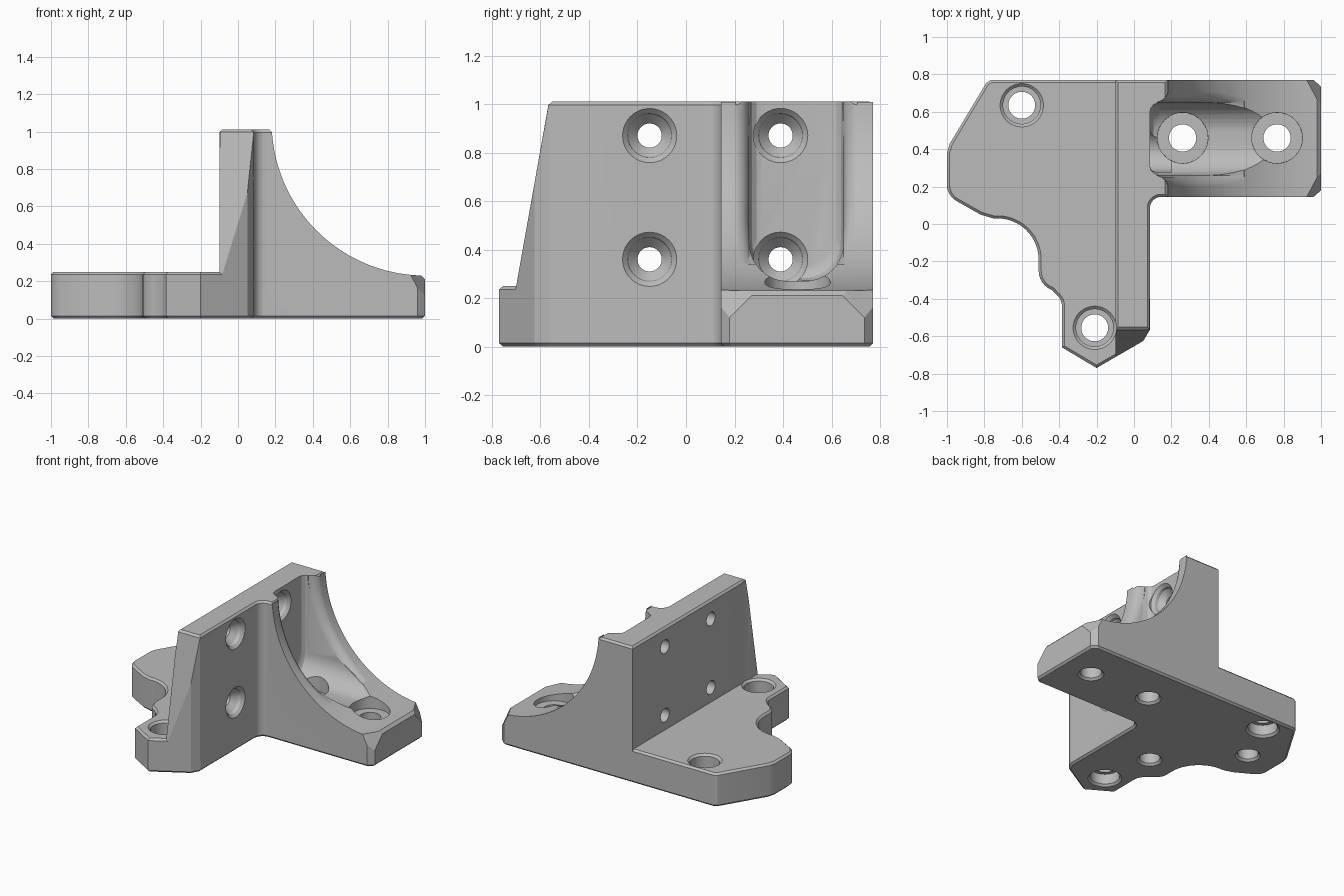
import bpy, bmesh
from math import sin, cos, pi, radians
from mathutils import Vector

old = bpy.data.objects.get("Cube")
if old:
    bpy.data.objects.remove(old, do_unlink=True)

TOP, PLATE, MID_Y = 1.01, 0.25, 0.4575
ARC_X, ARC_Z, ARC_R = 1.0, 1.05, 0.82


def arc(cx, cy, r, a0, a1, n):
    return [(cx + r * cos(radians(a0 + (a1 - a0) * i / n)),
             cy + r * sin(radians(a0 + (a1 - a0) * i / n))) for i in range(n + 1)]


def loft(rings):
    """Closed solid through rings of equal length."""
    bm = bmesh.new()
    vs = [[bm.verts.new(p) for p in ring] for ring in rings]
    n = len(rings[0])
    for a, b in zip(vs, vs[1:]):
        for i in range(n):
            j = (i + 1) % n
            bm.faces.new((a[i], a[j], b[j], b[i]))
    bm.faces.new(vs[0])
    bm.faces.new(vs[-1])
    bmesh.ops.recalc_face_normals(bm, faces=bm.faces)
    return bm


def prism(outline, z0, z1):
    return loft([[(x, y, z) for x, y in outline] for z in (z0, z1)])


def bevel_level(bm, z, size):
    edges = [e for e in bm.edges if all(abs(v.co.z - z) < 1e-4 for v in e.verts)
             and len(e.link_faces) == 2 and e.calc_face_angle(0) > 0.3]
    bmesh.ops.bevel(bm, geom=edges, offset=size, segments=1, affect='EDGES')


def slice_off(bm, point, normal):
    """Remove the side the normal points to and close the cut."""
    cut = bmesh.ops.bisect_plane(bm, geom=bm.verts[:] + bm.edges[:] + bm.faces[:],
                                 plane_co=point, plane_no=normal, clear_outer=True)
    edges = [g for g in cut["geom_cut"] if isinstance(g, bmesh.types.BMEdge)]
    bmesh.ops.edgenet_fill(bm, edges=edges)
    bmesh.ops.recalc_face_normals(bm, faces=bm.faces)


def to_object(bm, name):
    me = bpy.data.meshes.new(name)
    bm.to_mesh(me)
    bm.free()
    ob = bpy.data.objects.new(name, me)
    bpy.context.collection.objects.link(ob)
    return ob


def combine(body, bm, operation='DIFFERENCE'):
    tool = to_object(bm, "cutter")
    tool.hide_render = True
    mod = body.modifiers.new("combine", 'BOOLEAN')
    mod.operation, mod.solver, mod.object = operation, 'EXACT', tool
    bpy.context.view_layer.objects.active = body
    bpy.ops.object.modifier_apply(modifier=mod.name)
    bpy.data.objects.remove(tool, do_unlink=True)


def drill(body, steps, x=0, y=0, z=0, axis='z', n=40):
    """Cut a stepped hole; steps are (position along axis, radius)."""
    rings = []
    for h, r in steps:
        ring = arc(0, 0, r, 0, 360 * (n - 1) / n, n - 1)
        rings.append([(x + u, y + v, h) if axis == 'z' else (h, y + u, z + v) for u, v in ring])
    combine(body, loft(rings))


# Upright wall and side bracket share one plan
plan = [(-0.1, 0.77), (1, 0.77), (1, 0.145)]
plan += arc(0.145, 0.085, 0.06, 90, 180, 8)
plan += [(0.085, -0.565), (0.05, -0.625), (-0.1, -0.712)]
bm = prism(plan, 0, TOP)
slice_off(bm, (0, -0.565, TOP), (0, -0.76, 0.135))
for s in (-1, 1):
    edge_y = MID_Y + s * 0.2775
    slice_off(bm, (1, edge_y, 0), (0.66, s * 0.75, 0))
    slice_off(bm, (1, edge_y, 0.12), (0.0155, s * 0.008, 0.008))
slice_off(bm, (1, 0, 0.21), (1, 0, 1))
bevel_level(bm, 0, 0.014)
body = to_object(bm, "mounting_bracket")

# Concave arc on the bracket
curve = [(ARC_X - ARC_R * cos(t), ARC_Z - ARC_R * sin(t))
         for t in [radians(-3 + 95 * i / 48) for i in range(49)]]
curve += [(1.4, curve[-1][1]), (1.4, 1.4), (curve[0][0], 1.4)]
combine(body, loft([[(x, y, z) for x, z in curve] for y in (0.1, 0.9)]))
bm = bmesh.new()
bm.from_mesh(body.data)
bevel_level(bm, TOP, 0.014)
bm.to_mesh(body.data)
bm.free()

# Base plate with scalloped edge
outline = [(-0.05, 0.77), (-0.765, 0.77), (-0.79, 0.755), (-0.985, 0.43), (-1, 0.38)]
outline += arc(-0.9, 0.21, 0.1, 180, 240, 6)
outline += [(-0.82, 0.05)] + arc(-0.73, -0.19, 0.22, 95, 0, 14)
outline += arc(-0.4, -0.25, 0.11, 180, 250, 6)
outline += arc(-0.465, -0.44, 0.08, 55, 0, 5)
outline += [(-0.385, -0.66), (-0.2, -0.77), (-0.05, -0.683)]
bm = prism(outline, 0, PLATE)
bevel_level(bm, PLATE, 0.014)
bevel_level(bm, 0, 0.014)
combine(body, bm, 'UNION')


# Round-bottomed pocket in the bracket
def pocket_ring(x, inset):
    y0, y1, z0, r = 0.26 + inset, 0.65 - inset, 0.27 + inset, 0.16 - inset
    r2 = r + inset * 0.5
    ring = arc(y0 + r2, z0 + r2, r2, 180, 270, 10) + arc(y1 - r2, z0 + r2, r2, 270, 360, 10)
    return [(x, y, z) for y, z in ring + [(y1, 1.2), (y0, 1.2)]]


combine(body, loft([pocket_ring(x, i) for x, i in
                    ((0.085, 0.05), (0.09, 0.03), (0.105, 0.012), (0.135, 0), (1.2, 0))]))

# Rounded shoulders along the pocket rim, fading out down the arc
half = [(0.26, -0.03), (0.26, 0), (0.24, 0.005), (0.22, 0.017), (0.205, 0.035), (0.195, 0.06)]
section = [(0.455 - w, d) for w, d in half] + [(0.455 + w, d) for w, d in reversed(half)]
rings = []
for i in range(31):
    deg = -12 + 72 * i / 30
    fade, t = min(1, (62 - deg) / 25), radians(deg)
    ring = []
    for y, d in section:
        r = ARC_R - 0.002 + (d * fade if d > 0 else d)
        ring.append((ARC_X - r * cos(t), y, ARC_Z - r * sin(t)))
    rings.append(ring)
combine(body, loft(rings))

# Countersunk holes through the wall
for y in (-0.15, 0.39):
    for z in (0.36, 0.87):
        drill(body, [(0.2, 0.112), (0.085, 0.112), (0.065, 0.092), (0.045, 0.088),
                     (0.005, 0.05), (-0.2, 0.05)], y=y, z=z, axis='x')

# Counterbored holes through the bracket foot
for x in (0.26, 0.765):
    drill(body, [(0.6, 0.138), (0.2, 0.135), (0.2, 0.073), (0.015, 0.073),
                 (0, 0.088), (-0.1, 0.088)], x=x, y=0.46)

# Double counterbored holes through the plate
for x, y in ((-0.6, 0.635), (-0.21, -0.555)):
    drill(body, [(1.2, 0.116), (PLATE, 0.116), (0.235, 0.1), (0.14, 0.1), (0.14, 0.072),
                 (0.09, 0.072), (0.09, 0.1), (0.015, 0.1), (0, 0.115), (-0.1, 0.115)], x=x, y=y)

# Blind holes in the underside
for x, y in ((-0.75, 0.3), (-0.28, -0.17)):
    drill(body, [(-0.1, 0.085), (0, 0.085), (0.015, 0.07), (0.15, 0.07)], x=x, y=y)

# Grey finish and shading
grey = bpy.data.materials.new("plain_grey")
grey.use_nodes = True
colour = (0.5, 0.5, 0.5, 1)
grey.diffuse_color = colour
grey.node_tree.nodes["Principled BSDF"].inputs["Base Color"].default_value = colour
body.data.materials.clear()
body.data.materials.append(grey)
for poly in body.data.polygons:
    poly.material_index = 0
bpy.ops.object.select_all(action='DESELECT')
body.select_set(True)
bpy.context.view_layer.objects.active = body
bpy.ops.object.shade_smooth_by_angle(angle=radians(25))
